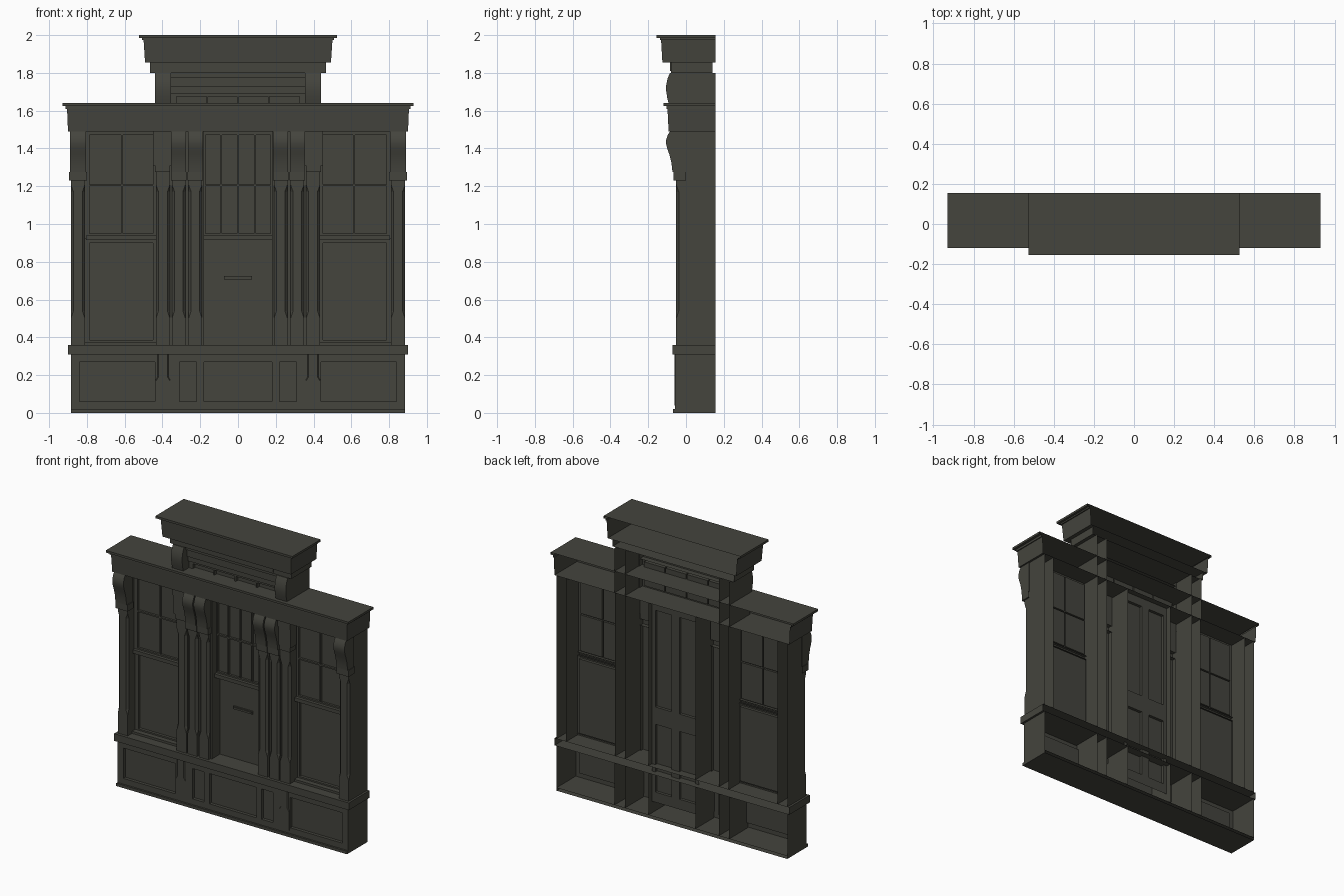
import bpy
import bmesh

cube = bpy.data.objects.get("Cube")
if cube:
    bpy.data.objects.remove(cube)

BACK = 0.155

# One dark paint for the whole facade
paint = bpy.data.materials.new("dark olive grey paint")
paint.use_nodes = True
COLOUR = (0.058, 0.058, 0.047, 1)
paint.diffuse_color = COLOUR
paint.node_tree.nodes["Principled BSDF"].inputs["Base Color"].default_value = COLOUR


def finish(name, bm, outward=True):
    bmesh.ops.remove_doubles(bm, verts=bm.verts, dist=0.0001)
    if outward:
        bmesh.ops.recalc_face_normals(bm, faces=bm.faces)
    mesh = bpy.data.meshes.new(name)
    bm.to_mesh(mesh)
    bm.free()
    mesh.materials.append(paint)
    obj = bpy.data.objects.new(name, mesh)
    bpy.context.collection.objects.link(obj)
    return obj


def stack(name, cx, rows, back=BACK, caps=True):
    """Open-backed moulding: rows of half width, front y, height, corner chamfer."""
    bm = bmesh.new()
    rings = []
    for w, y, z, c in rows:
        outline = [(-w, back), (-w, y + c), (c - w, y), (w - c, y), (w, y + c), (w, back)]
        rings.append([bm.verts.new((cx + px, py, z)) for px, py in outline])
    for low, high in zip(rings, rings[1:]):
        for i in range(5):
            bm.faces.new((low[i], low[i + 1], high[i + 1], high[i]))
    if caps:
        bm.faces.new(rings[0])
        bm.faces.new(rings[-1])
    bmesh.ops.dissolve_degenerate(bm, dist=0.0001, edges=bm.edges)
    return finish(name, bm)


def block(name, x0, x1, y, z0, z1, back=BACK, caps=True):
    w = (x1 - x0) / 2
    return stack(name, (x0 + x1) / 2, [(w, y, z0, 0), (w, y, z1, 0)], back, caps)


def sheet(name, xs, zs, y, columns=(), levels=(), border=0.01, depth=0.015):
    """Wall of cells; the chosen cells become recessed panels."""
    bm = bmesh.new()
    grid = [[bm.verts.new((x, y, z)) for z in zs] for x in xs]
    panels = []
    for i in range(len(xs) - 1):
        for j in range(len(zs) - 1):
            f = bm.faces.new((grid[i][j], grid[i + 1][j], grid[i + 1][j + 1], grid[i][j + 1]))
            if i in columns and j in levels:
                panels.append(f)
    if panels:
        bmesh.ops.inset_individual(bm, faces=panels, thickness=border, depth=0)
        for v in {v for f in panels for v in f.verts}:
            v.co.y += depth
    return finish(name, bm, False)


def fin(name, x, y0, z0, z1):
    bm = bmesh.new()
    corners = [(x, y0, z0), (x, BACK, z0), (x, BACK, z1), (x, y0, z1)]
    bm.faces.new([bm.verts.new(c) for c in corners])
    return finish(name, bm, False)


SCROLL = [(-.085, 1), (-.097, .91), (-.105, .79), (-.105, .69), (-.099, .57),
          (-.088, .43), (-.079, .27), (-.074, .12), (-.072, 0)]


def bracket(name, x0, x1, z0, z1):
    """Scroll bracket extruded across its width."""
    bm = bmesh.new()
    outline = SCROLL + [(0, 0), (0, 1)]
    ends = [[bm.verts.new((x, y, z0 + t * (z1 - z0))) for y, t in outline] for x in (x0, x1)]
    for e in ends:
        bm.faces.new(e)
    for i in range(len(outline)):
        k = (i + 1) % len(outline)
        bm.faces.new((ends[0][i], ends[0][k], ends[1][k], ends[1][i]))
    obj = finish(name, bm)
    bpy.ops.object.select_all(action='DESELECT')
    obj.select_set(True)
    bpy.context.view_layer.objects.active = obj
    bpy.ops.object.shade_smooth_by_angle(angle=0.6)


def shaft(name, x0, x1, y, back):
    """Pilaster with stopped chamfers on its front corners."""
    w = (x1 - x0) / 2
    rows = [(w, y, .36, 0), (w, y, .50, 0), (w, y, .54, .014),
            (w, y, 1.17, .014), (w, y, 1.21, 0), (w, y, 1.49, 0)]
    stack(name, (x0 + x1) / 2, rows, back, False)


# Base: plinth, panelled front, ends and sill
block("plinth", -.885, .885, -.07, 0, .02)
half = [.18, .22, .31, .44, .84, .885]
sheet("base_panels", [-x for x in reversed(half)] + half, [.02, .06, .27, .31],
      -.057, (1, 3, 5, 7, 9), (1,), .024, .022)
block("sill", -.90, .90, -.072, .31, .36)

# Lower cornice
stack("main_cornice", 0, [(.90, -.092, 1.49, 0), (.905, -.098, 1.61, 0),
                          (.912, -.104, 1.61, 0), (.912, -.104, 1.625, 0),
                          (.93, -.12, 1.625, 0), (.93, -.12, 1.64, 0)])

for side, s in (("left", 1), ("right", -1)):
    def span(a, b):
        return (a, b) if s > 0 else (-b, -a)

    # End pilaster
    fin(side + "_base_end", s * .885, -.057, .02, .31)
    shaft(side + "_end_pilaster", *span(.81, .885), -.052, BACK)
    block(side + "_end_capital", *span(.80, .895), -.066, 1.23, 1.275, 0)
    bracket(side + "_end_bracket", *span(.805, .89), 1.275, 1.49)

    # Tall pilaster running up to the attic
    shaft(side + "_tall_pilaster", *span(.36, .435), -.052, BACK)
    block(side + "_tall_capital", *span(.355, .45), -.066, 1.31, 1.49, 0)
    block(side + "_tall_capital_band", *span(.355, .45), -.072, 1.44, 1.49, 0)
    block(side + "_tall_capital_neck", *span(.36, .44), -.06, 1.275, 1.31, 0)
    block(side + "_attic_pier", *span(.36, .44), -.07, 1.49, 1.80, caps=False)
    bracket(side + "_attic_bracket", *span(.355, .44), 1.49, 1.80)
    for x in (.36, .44, .18):
        fin(side + "_base_fin", s * x, -.05, .02, .31)
    cx = s * .397
    stack(side + "_base_strip", cx, [(.036, -.062, .04, 0), (.036, -.062, .17, 0),
                                     (.036, -.062, .19, .012), (.036, -.062, .31, .012)],
          -.05, False)

    # Paired door pilasters on a common pier
    block(side + "_door_pier", *span(.18, .36), -.03, .36, 1.49, caps=False)
    for n, (a, b) in enumerate(((.19, .262), (.278, .35))):
        tag = side + ("_inner", "_outer")[n]
        shaft(tag + "_door_pilaster", *span(a, b), -.052, 0)
        block(tag + "_door_capital", *span(a - .006, b + .006), -.066, 1.23, 1.275, 0)
        bracket(tag + "_door_bracket", *span(a - .004, b + .004), 1.275, 1.49)

    # Sash window: two by two panes over one large pane
    xs = [.435, .45, .61, .62, .785, .81]
    sheet(side + "_upper_sash", sorted(s * x for x in xs), [.92, .95, 1.20, 1.21, 1.47, 1.49],
          .02, (1, 3), (1, 3), .006, .015)
    sheet(side + "_lower_sash", sorted(s * x for x in (.435, .45, .785, .81)),
          [.36, .385, .90, .92], .03, (1,), (1,), .012, .02)
    block(side + "_meeting_rail", *span(.435, .805), -.002, .915, .94, .04)
    block(side + "_window_sill", *span(.435, .81), -.005, .36, .375, .04)

# Central doorway: glazed light above, slotted door below
xs = [-.18, -.172, -.094, -.086, -.004, .004, .086, .094, .172, .18]
sheet("door_light", xs, [.92, .95, 1.20, 1.21, 1.47, 1.49], .02, (1, 3, 5, 7), (1, 3), .005, .015)
block("door_light_rail", -.18, .18, -.002, .915, .94, .04)
sheet("door_front", [-.18, .18], [.36, .92], .06)
block("mail_slot", -.074, .074, .051, .705, .725, .06)
block("mail_slot_flap", -.066, .066, .047, .71, .72, .051)
sheet("door_back", [-.18, -.155, -.03, .03, .155, .18], [.10, .17, .64, .76, 1.43, 1.49],
      .115, (1, 3), (1, 3), .012, -.02)

# Attic: stepped transom wall with four small panes
sheet("attic_transom", [-.36, -.325, -.168, -.16, -.004, .004, .16, .168, .325, .36],
      [1.49, 1.51, 1.675, 1.69], -.03, (1, 3, 5, 7), (1,), .008, .025)
block("transom_lower_band", -.36, .36, -.04, 1.69, 1.725, 0)
block("transom_upper_band", -.36, .36, -.05, 1.725, 1.775, 0)
block("transom_top_band", -.36, .36, -.06, 1.775, 1.80, 0)
block("attic_frieze", -.465, .465, -.08, 1.80, 1.855, .14)
block("attic_frieze_plate", -.33, .33, -.086, 1.81, 1.855, -.08)
stack("attic_cornice", 0, [(.492, -.125, 1.855, 0), (.50, -.132, 1.975, 0),
                           (.508, -.138, 1.975, 0), (.508, -.138, 1.985, 0),
                           (.525, -.155, 1.985, 0), (.525, -.155, 2.0, 0)])
